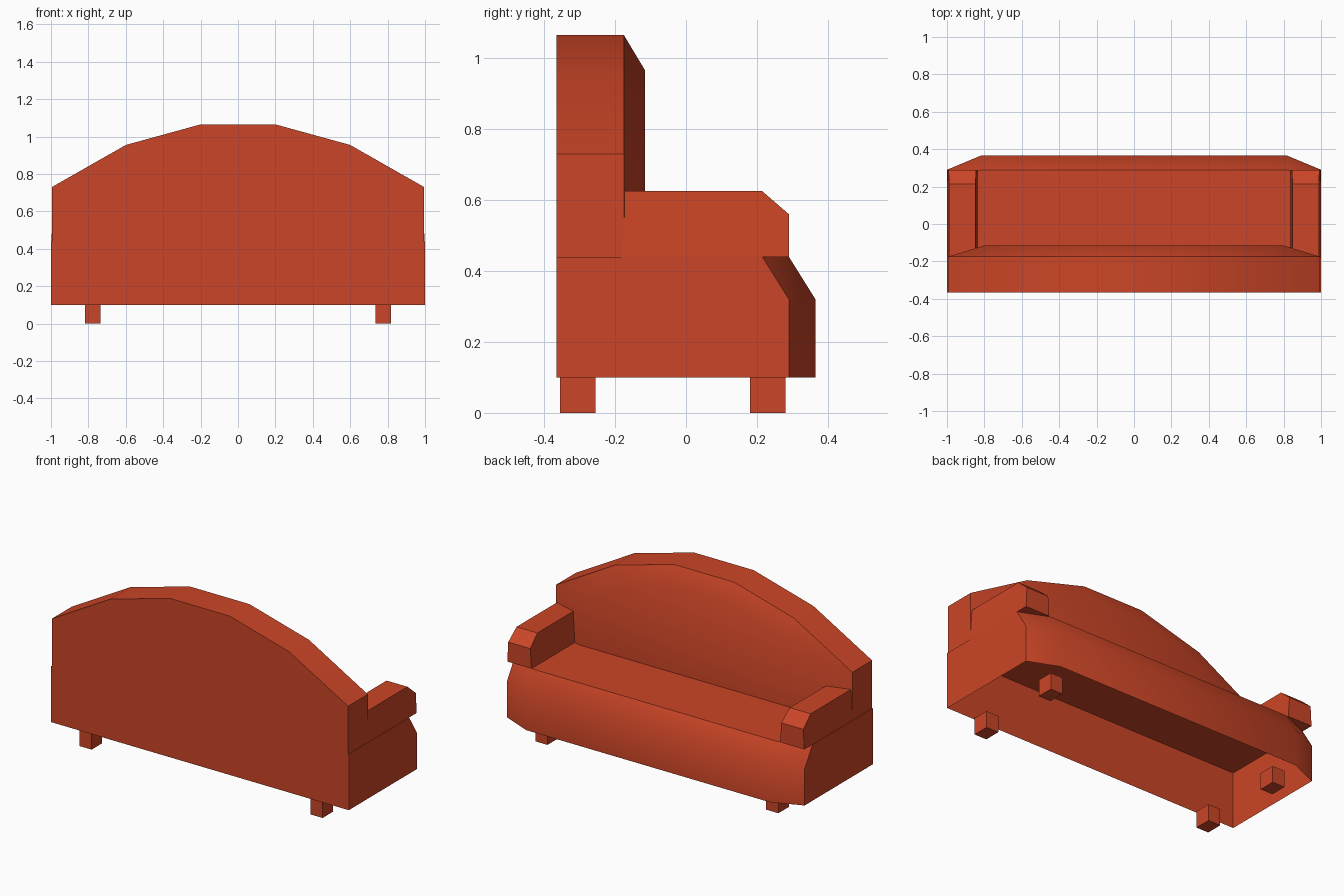
import bpy, bmesh, math

if "Cube" in bpy.data.objects:
    bpy.data.objects.remove(bpy.data.objects["Cube"])

fabric = bpy.data.materials.new("rust orange")
fabric.diffuse_color = (0.60, 0.06, 0.02, 1)
fabric.use_nodes = True
fabric.node_tree.nodes["Principled BSDF"].inputs["Base Color"].default_value = fabric.diffuse_color


def loft(name, rings, open_last=False, smooth=True):
    """Skin matching closed rings of points and cap both ends.
    open_last leaves out the strip between last and first ring points."""
    bm = bmesh.new()
    vr = [[bm.verts.new(p) for p in ring] for ring in rings]
    n = len(vr[0])
    for a, b in zip(vr, vr[1:]):
        for i in range(n - 1 if open_last else n):
            j = (i + 1) % n
            bm.faces.new((a[i], a[j], b[j], b[i]))
    bm.faces.new(vr[0][::-1])
    bm.faces.new(vr[-1])
    bmesh.ops.recalc_face_normals(bm, faces=bm.faces[:])
    me = bpy.data.meshes.new(name)
    bm.to_mesh(me)
    bm.free()
    me.materials.append(fabric)
    ob = bpy.data.objects.new(name, me)
    bpy.context.collection.objects.link(ob)
    if smooth:
        bpy.ops.object.select_all(action='DESELECT')
        bpy.context.view_layer.objects.active = ob
        ob.select_set(True)
        bpy.ops.object.shade_smooth_by_angle(angle=math.radians(36))
    return ob


# Seat base: hollow underneath, with a bulging front panel
def seat_ring(x, f):
    prof = [(-0.365, 0.1), (-0.365, 0.44), (f - 0.075, 0.44), (f, 0.32), (f, 0.1)]
    return [(x, y, z) for y, z in prof]


loft("seat", [seat_ring(-1, 0.29), seat_ring(-0.82, 0.365),
              seat_ring(0.82, 0.365), seat_ring(1, 0.29)], open_last=True)


# Arched backrest with a padded face towards the seat
def arch(half, y):
    pts = half + [(-x, z) for x, z in reversed(half)]
    return [(x, y, z) for x, z in pts]


outer = [(-0.995, 0.44), (-0.995, 0.73), (-0.6, 0.955), (-0.2, 1.065)]
inner = [(-0.8, 0.44), (-0.8, 0.655), (-0.49, 0.865), (-0.17, 0.965)]
loft("backrest", [arch(outer, -0.365), arch(outer, -0.175), arch(inner, -0.115)])

# Armrests: slightly narrower at the top, sloped at the front
arm_profile = [(-0.18, 0.44), (-0.18, 0.625), (0.215, 0.625), (0.29, 0.56), (0.29, 0.44)]
for side, s in (("left", -1), ("right", 1)):
    rings = []
    for x, lean in ((0.836, 0.012), (0.998, -0.01)):
        rings.append([(s * (x + lean * (z - 0.44) / 0.185), y, z) for y, z in arm_profile])
    loft(side + "_armrest", rings, smooth=False)

    # Block legs
    for end, y0 in (("front", -0.355), ("rear", 0.18)):
        x0, x1, y1 = s * 0.735, s * 0.817, y0 + 0.1
        loft(f"{end}_{side}_leg",
             [[(x0, y0, z), (x1, y0, z), (x1, y1, z), (x0, y1, z)] for z in (0, 0.1)],
             smooth=False)
